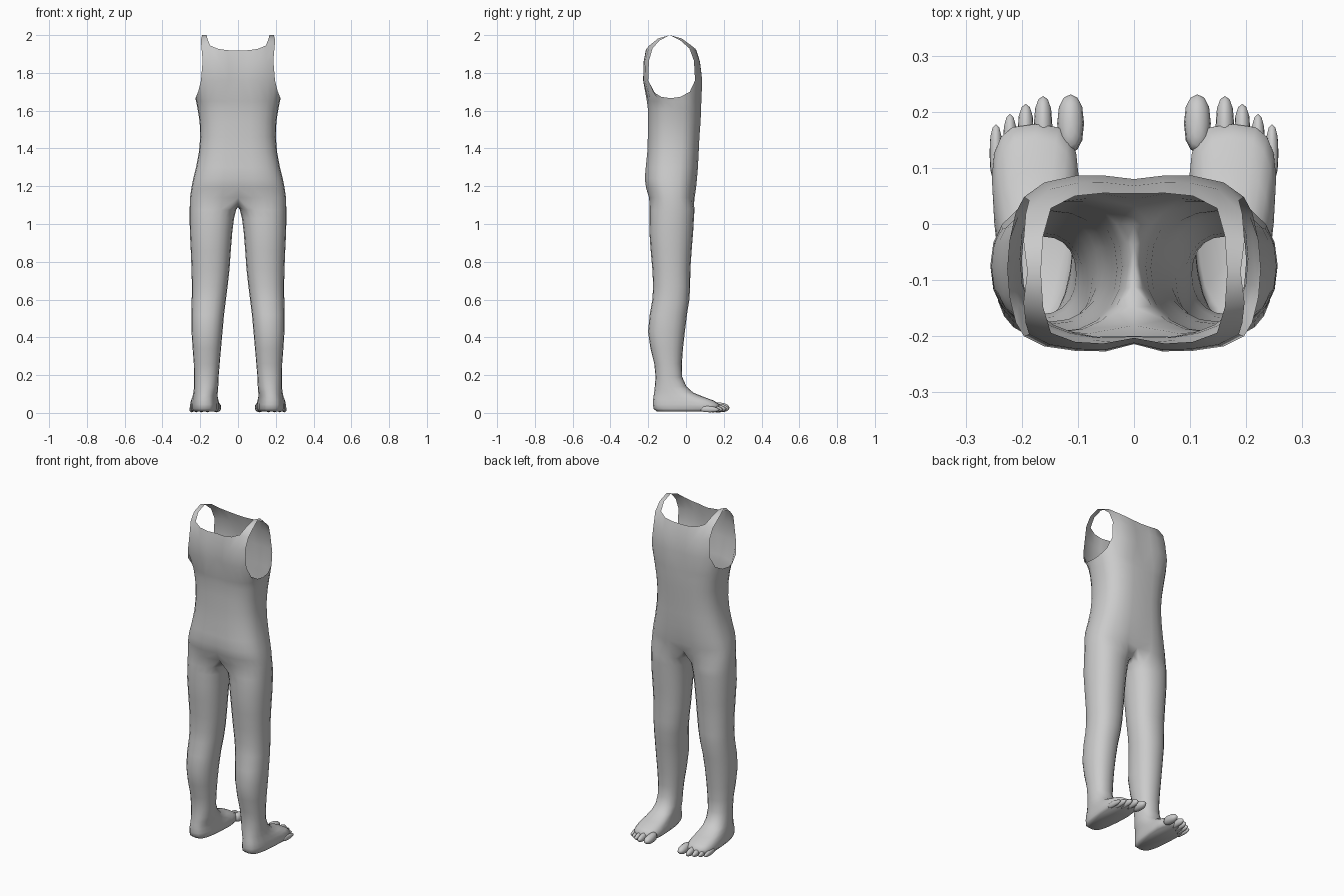
import bpy, bmesh, math
from mathutils import Vector

skin = bpy.data.materials.new("plain grey")
skin.diffuse_color = (0.6, 0.6, 0.6, 1)

N = 20        # points round a leg
H = 14        # steps of the outer arc shared by leg and torso


def spow(v, e):
    return math.copysign(abs(v) ** e, v)


def leg_ring(z, xin, xout, yb, yf, flare=0.0, e=0.9, tilt=0.0):
    """Closed horizontal section, starting at the inner front."""
    cx, hw, cy, hd = (xin + xout) / 2, (xout - xin) / 2, (yb + yf) / 2, (yf - yb) / 2
    pts = []
    for i in range(N):
        a = math.radians(126 - 18 * i)
        c, s = spow(math.cos(a), e), spow(math.sin(a), e)
        pts.append(Vector((cx + hw * c * (1 + flare * (s - 1) / 2), cy + hd * s, z - tilt * s)))
    return pts


def torso_arc(z, hw, yb, yf, dimple=0.0):
    """Half section from front centre round the side to back centre."""
    cy, hd = (yb + yf) / 2, (yf - yb) / 2
    pts = []
    for i in range(H + 1):
        a = math.radians(90 - 180 * i / H)
        x = 0 if i in (0, H) else hw * spow(math.cos(a), 0.75)
        y = cy + hd * spow(math.sin(a), 0.75) * (1 - dimple * math.exp(-(x / 0.04) ** 2))
        pts.append(Vector((x, y, z)))
    return pts


def finish(bm, name):
    bmesh.ops.recalc_face_normals(bm, faces=bm.faces)
    me = bpy.data.meshes.new(name)
    bm.to_mesh(me)
    bm.free()
    ob = bpy.data.objects.new(name, me)
    bpy.context.collection.objects.link(ob)
    me.materials.append(skin)
    me.shade_smooth()
    m = ob.modifiers.new("mirror", 'MIRROR')
    m.merge_threshold = 0.0015
    return ob


bm = bmesh.new()


def add(pts):
    return [bm.verts.new(p) for p in pts]


def bridge(a, b, closed=False):
    n = len(a)
    for i in range(n if closed else n - 1):
        j = (i + 1) % n
        bm.faces.new((a[i], a[j], b[j], b[i]))


# Foot, ankle and leg sections from sole to thigh
sections = [
    (0.008, 0.100, 0.252, -0.155, 0.160, 0.30, 0.65, 0.0),
    (0.022, 0.088, 0.264, -0.172, 0.178, 0.34, 0.65, 0.0),
    (0.045, 0.088, 0.264, -0.175, 0.178, 0.34, 0.65, 0.0),
    (0.068, 0.094, 0.258, -0.174, 0.150, 0.30, 0.70, 0.004),
    (0.088, 0.100, 0.248, -0.171, 0.095, 0.22, 0.78, 0.004),
    (0.110, 0.103, 0.240, -0.168, 0.040, 0.12, 0.85, 0.004),
    (0.140, 0.103, 0.234, -0.165, 0.002, 0.05, 0.9, 0.0),
    (0.190, 0.103, 0.232, -0.161, -0.020),
    (0.260, 0.097, 0.234, -0.168, -0.022),
    (0.340, 0.090, 0.240, -0.188, -0.016),
    (0.430, 0.082, 0.246, -0.201, -0.006),
    (0.520, 0.074, 0.247, -0.192, 0.005),
    (0.600, 0.064, 0.245, -0.178, 0.018),
    (0.670, 0.055, 0.244, -0.174, 0.022),
    (0.760, 0.045, 0.246, -0.178, 0.023),
    (0.860, 0.038, 0.250, -0.187, 0.030),
    (0.960, 0.030, 0.255, -0.194, 0.038),
    (1.030, 0.021, 0.256, -0.192, 0.042),
    (1.075, 0.010, 0.256, -0.192, 0.045),
]
prev = None
for s in sections:
    ring = add(leg_ring(*s))
    if prev:
        bridge(prev, ring, True)
    else:
        bm.faces.new(ring)
    prev = ring

# Crotch: the inner points of the leg meet on the centre line
arc = torso_arc(1.14, 0.254, -0.198, 0.048, 0.14)
for y, z in ((-0.148, 1.107), (-0.112, 1.094), (-0.075, 1.09), (-0.037, 1.094), (-0.002, 1.107)):
    arc.append(Vector((0, y, z)))
crotch = add(arc)
bridge(prev, crotch, True)
prev = crotch[:H + 1]

# Hips, waist and ribs
for s in ((1.19, 0.247, -0.214, 0.056, 0.09), (1.24, 0.237, -0.221, 0.061, 0.06),
          (1.30, 0.222, -0.216, 0.066, 0.04), (1.38, 0.207, -0.208, 0.070, 0.03),
          (1.46, 0.200, -0.205, 0.074, 0.03), (1.54, 0.203, -0.204, 0.080, 0.03),
          (1.61, 0.214, -0.205, 0.083, 0.03), (1.65, 0.222, -0.210, 0.084, 0.03)):
    ring = add(torso_arc(*s))
    bridge(prev, ring)
    prev = ring

# Chest row whose middle points form the bottom of the armhole
front = [(0, .080, 1.76), (.05, .086, 1.76), (.105, .086, 1.76), (.16, .074, 1.76), (.196, .048, 1.76)]
under = [(.211, .020, 1.70), (.222, -.03, 1.673), (.226, -.08, 1.666), (.222, -.13, 1.673), (.211, -.175, 1.70)]
back = [(0, -.214, 1.76), (.05, -.227, 1.76), (.105, -.226, 1.76), (.16, -.218, 1.76), (.196, -.200, 1.76)]
chest = add(front + under + back[::-1])
bridge(prev, chest)

# Upper chest and back panels, up to the neckline and over the shoulders
top = add([(.166, -.085, 2.0), (.190, -.085, 2.0)])
panels = (
    (chest[:5],
     [(0, .068, 1.86), (.05, .074, 1.86), (.10, .073, 1.86), (.15, .062, 1.865), (.187, .042, 1.865)],
     [(0, .054, 1.918), (.055, .055, 1.92), (.105, .050, 1.927), (.148, .028, 1.945), (.193, .018, 1.93)],
     [(.162, -.022, 1.982), (.197, -.03, 1.972)]),
    (chest[:-6:-1],
     [(0, -.212, 1.86), (.05, -.224, 1.86), (.10, -.223, 1.86), (.15, -.215, 1.865), (.187, -.196, 1.865)],
     [(0, -.203, 1.918), (.055, -.213, 1.92), (.105, -.210, 1.927), (.148, -.194, 1.945), (.193, -.177, 1.93)],
     [(.162, -.148, 1.982), (.197, -.14, 1.972)]),
)
for base, mid, neck, strap in panels:
    mid, neck, strap = add(mid), add(neck), add(strap)
    bridge(base, mid)
    bridge(mid, neck)
    bridge(neck[3:], strap)
    bridge(strap, top)
finish(bm, "body_shell")

# Toes: x, tip, half width, half height
bm = bmesh.new()
for x, tip, r, h in ((.113, .231, .024, .025), (.162, .228, .0165, .021), (.193, .214, .0145, .019),
                     (.221, .196, .0125, .017), (.246, .178, .0115, .015)):
    res = bmesh.ops.create_uvsphere(bm, u_segments=12, v_segments=8, radius=1)
    for v in res["verts"]:
        p = v.co.copy()
        y = tip - 0.052 + 0.052 * spow(p.y, 0.8)
        v.co = (x + r * p.x, y, h + 0.003 + h * p.z - 0.12 * (y - tip + 0.03) * (p.z > 0))
finish(bm, "toes")
